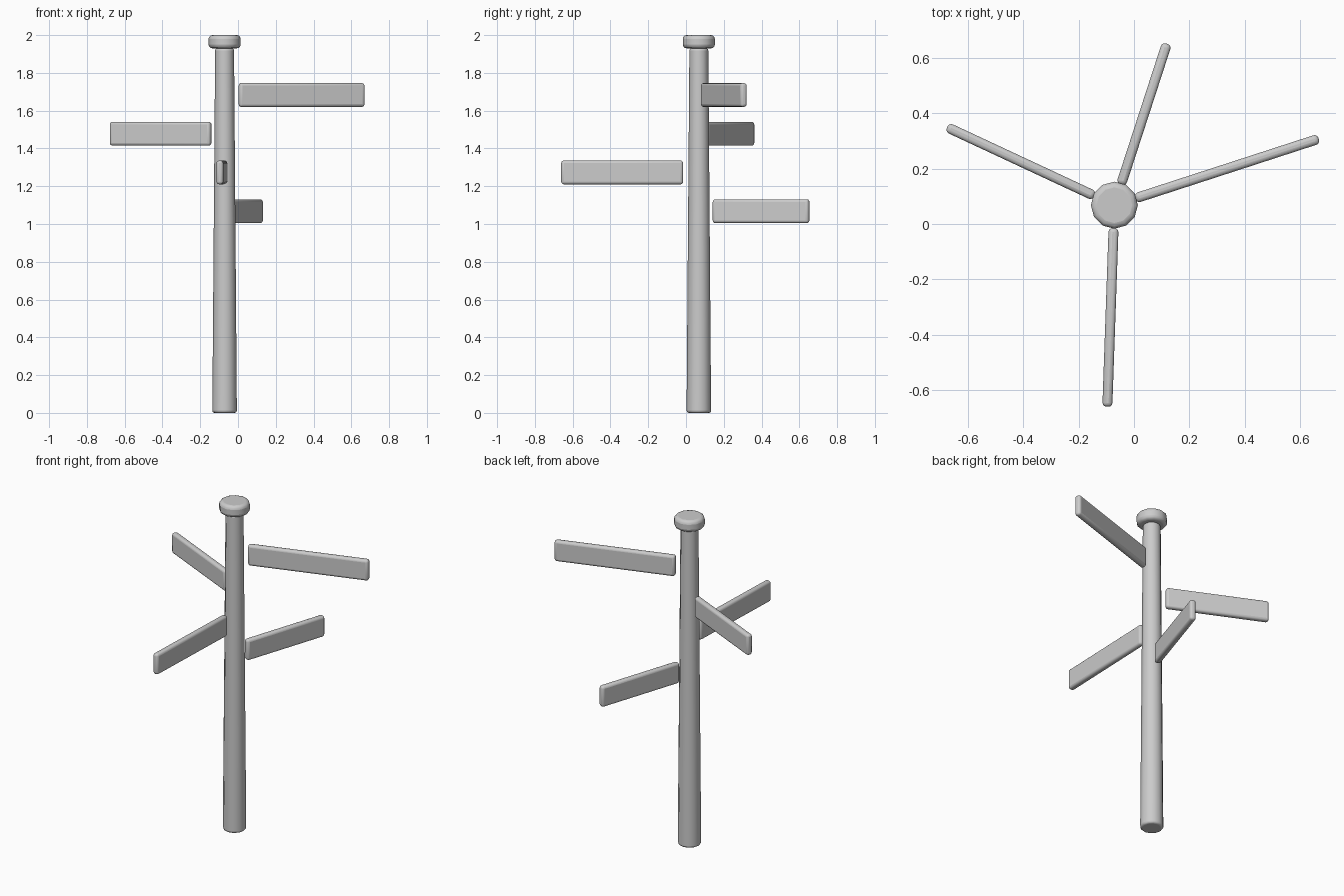
import bpy
import math

if "Cube" in bpy.data.objects:
    bpy.data.objects.remove(bpy.data.objects["Cube"])

CX, CY = -0.071, 0.068   # axis of the post


def finish(obj, name, width, segments=3):
    """Name the part, round its sharp edges and shade it."""
    obj.name = name
    bpy.ops.object.transform_apply(location=False, rotation=True, scale=True)
    bevel = obj.modifiers.new("bevel", 'BEVEL')
    bevel.width = width
    bevel.segments = segments
    bevel.limit_method = 'ANGLE'
    bevel.angle_limit = math.radians(50)
    bpy.ops.object.shade_smooth_by_angle(angle=math.radians(40))
    return obj


def round_part(name, r_bottom, r_top, z0, z1, sides, width):
    bpy.ops.mesh.primitive_cone_add(vertices=sides, radius1=r_bottom, radius2=r_top,
                                    depth=z1 - z0, location=(CX, CY, (z0 + z1) / 2))
    return finish(bpy.context.object, name, width)


def sign_board(name, angle, inner, outer, z):
    """Flat board pointing away from the post."""
    a = math.radians(angle)
    d = (inner + outer) / 2
    bpy.ops.mesh.primitive_cube_add(
        size=1, location=(CX + d * math.cos(a), CY + d * math.sin(a), z),
        rotation=(0, 0, a))
    obj = bpy.context.object
    obj.scale = (outer - inner, 0.036, 0.126)
    return finish(obj, name, 0.014)


# post and cap
round_part("post", 0.065, 0.05, 0.0, 1.93, 12, 0.012)
round_part("post_cap", 0.085, 0.085, 1.93, 2.0, 12, 0.02)

# four boards, top to bottom
boards = [(18, 0.08, 0.777, 1.683), (155, 0.08, 0.667, 1.478),
          (268, 0.083, 0.729, 1.273), (72, 0.079, 0.614, 1.068)]
for i, (angle, inner, outer, z) in enumerate(boards, 1):
    sign_board(f"sign_board_{i}", angle, inner, outer, z)
